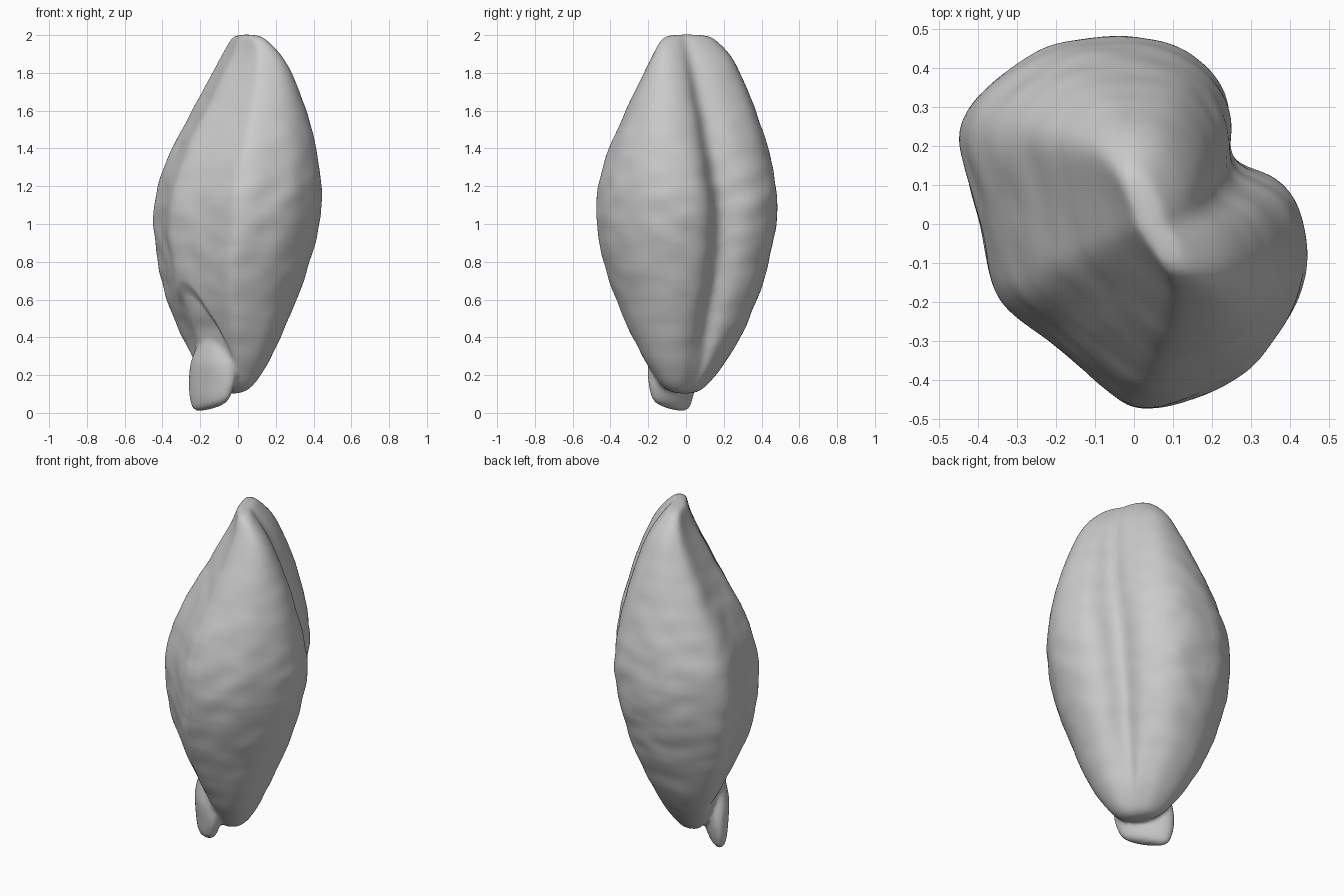
import bpy, bmesh, math
from mathutils import Vector, noise

cube = bpy.data.objects.get("Cube")
if cube:
    bpy.data.objects.remove(cube)

# Widest cross-section, with the crease on the +x +y side
outline = [(0, -.49), (.13, -.465), (.27, -.4), (.36, -.3), (.42, -.18), (.445, -.05),
           (.42, .07), (.36, .14), (.28, .16), (.23, .2), (.25, .28), (.22, .37),
           (.12, .46), (-.02, .485), (-.22, .46), (-.34, .38), (-.42, .3), (-.445, .21),
           (-.4, .06), (-.36, -.12), (-.345, -.2), (-.22, -.29), (-.06, -.44)]

# Height, x range, y range, crease shift, flattening, crease fill
levels = [(2.005, -.02, .11, -.1, .12, 1.7, .5, 0), (1.97, -.045, .16, -.14, .17, 1.7, .48, 0),
          (1.9, -.085, .23, -.175, .24, 1.7, .36, 0), (1.8, -.14, .295, -.225, .29, 1.6, .24, 0),
          (1.6, -.25, .37, -.33, .38, 1.35, .12, 0), (1.4, -.362, .428, -.42, .445, 1.25, .04, 0),
          (1.2, -.448, .457, -.486, .495, 1.1, 0, 0), (1, -.464, .449, -.49, .492, 1.06, 0, 0),
          (.8, -.438, .388, -.452, .452, 1.06, 0, 0), (.6, -.392, .322, -.385, .385, 1.1, 0, 0),
          (.4, -.305, .23, -.292, .3, 1.15, .12, .3), (.25, -.225, .16, -.205, .2, 1, .2, .8),
          (.15, -.16, .09, -.14, .12, 1, .25, 1), (.1, -.1, .03, -.08, .06, 1, .25, 1)]


def loft(bm, rings):
    """Skin a stack of closed rings and cap both ends."""
    loops = [[bm.verts.new(p) for p in ring] for ring in rings]
    for a, b in zip(loops, loops[1:]):
        for i in range(len(a)):
            j = (i + 1) % len(a)
            bm.faces.new((a[i], a[j], b[j], b[i]))
    bm.faces.new(loops[0])
    bm.faces.new(loops[-1][::-1])


def spread(values, lo, hi):
    a, b = min(values), max(values)
    return [lo + (v - a) / (b - a) * (hi - lo) for v in values]


def section(z, x0, x1, y0, y1, shift, flat, fill):
    """Body ring: the outline, squeezed along the crease direction."""
    xs, ys = [], []
    for i, (x, y) in enumerate(outline):
        push = .06 * fill if i in (8, 9, 10) else 0
        fx = (x + push + .445) / .89
        fy = max(0, (y + push + .49) / .975)
        near_crease = min(1, fx / .7) * min(1, fy / .6)
        fy **= 1 + (shift - 1) * near_crease
        squeeze = flat * (fx + fy - 1) / 2
        xs.append(fx - squeeze)
        ys.append(fy - squeeze)
    return [(x, y, z) for x, y in zip(spread(xs, x0, x1), spread(ys, y0, y1))]


def nub_ring(z, cx, cy, length, thick, tilt):
    ring = []
    for i in range(12):
        a = math.tau * i / 12
        u, v = length * math.cos(a), thick * math.sin(a)
        ring.append((cx + (u + v) * .707, cy + (v - u) * .707, z + tilt * u))
    return ring


bm = bmesh.new()
loft(bm, [section(*level) for level in levels])

# Germ nub at the foot, flattened along the back of the grain
loft(bm, [nub_ring(*r) for r in [
    (.55, -.13, -.1, .06, .05, 0), (.38, -.12, -.085, .13, .085, 0),
    (.22, -.13, -.075, .175, .085, 0), (.14, -.138, -.075, .17, .07, .1),
    (.07, -.143, -.08, .15, .055, .2), (.018, -.145, -.082, .12, .035, .2)]])
bmesh.ops.recalc_face_normals(bm, faces=bm.faces[:])
mesh = bpy.data.meshes.new("grain_kernel")
bm.to_mesh(mesh)
bm.free()
kernel = bpy.data.objects.new("grain_kernel", mesh)
bpy.context.collection.objects.link(kernel)
bpy.context.view_layer.objects.active = kernel
kernel.select_set(True)

# Blend body and nub into one skin
kernel.modifiers.new("round", 'SUBSURF').levels = 2
fuse = kernel.modifiers.new("fuse", 'REMESH')
fuse.mode = 'VOXEL'
fuse.voxel_size = .012
soft = kernel.modifiers.new("soften", 'SMOOTH')
soft.factor, soft.iterations = .5, 5
for name in ("round", "fuse", "soften"):
    bpy.ops.object.modifier_apply(modifier=name)
mesh = kernel.data


def ramp(t):
    t = min(1, max(0, t))
    return t * t * (3 - 2 * t)


# Arched germ hollow above the nub, and soft wrinkles in the husk
normals = [v.normal.copy() for v in mesh.vertices]
for v, n in zip(mesh.vertices, normals):
    p = v.co.copy()
    across = (p.x - p.y) * .707 + .08
    arch = .71 - 8 * across ** 2
    facing = ramp(-(n.x + n.y) * .707)
    dent = .024 * facing * ramp((arch - p.z) / .1) * ramp((p.z - .25) / .2)
    fade = math.sin(math.pi * min(1, max(0, p.z / 2)))
    wrinkle = noise.noise(Vector((p.x * 7, p.y * 7, p.z * 10))) * .007
    v.co = p - n * dent + n * wrinkle * fade

husk = bpy.data.materials.new("husk_grey")
husk.use_nodes = True
grey = (.6, .6, .6, 1)
husk.diffuse_color = grey
husk.node_tree.nodes["Principled BSDF"].inputs["Base Color"].default_value = grey
mesh.materials.clear()
mesh.materials.append(husk)
for f in mesh.polygons:
    f.use_smooth = True
    f.material_index = 0
